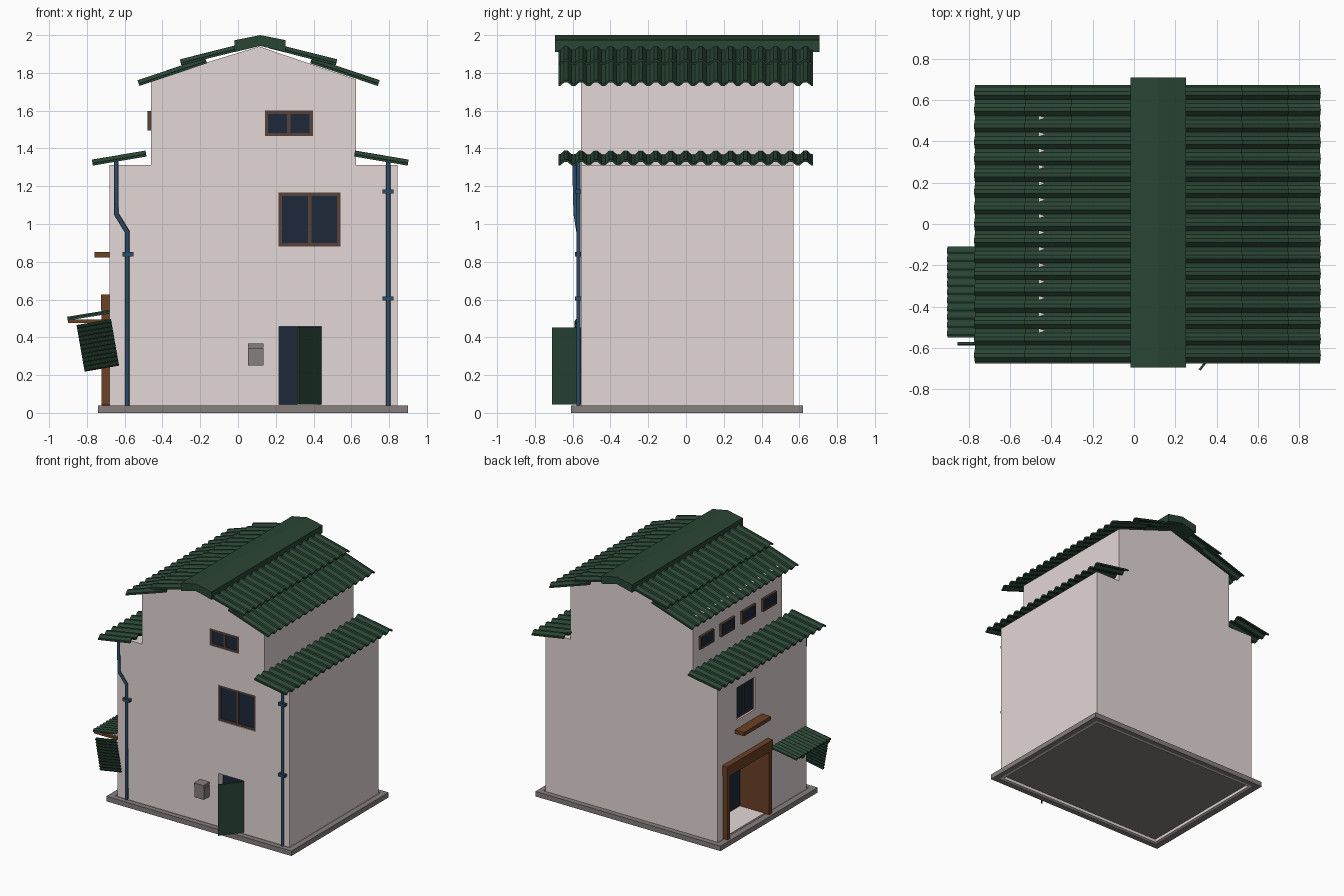
import bpy, bmesh, math
from mathutils import Vector

if "Cube" in bpy.data.objects:
    bpy.data.objects.remove(bpy.data.objects["Cube"])

def mat(name, r, g, b):
    m = bpy.data.materials.new(name)
    m.diffuse_color = (r, g, b, 1)
    m.use_nodes = True
    m.node_tree.nodes["Principled BSDF"].inputs["Base Color"].default_value = m.diffuse_color
    return m

PLASTER = mat("pale_plaster", .775, .68, .675)
STONE = mat("grey_stone", .24, .21, .205)
GREEN = mat("roof_green", .023, .060, .035)
GLASS = mat("dark_glass", .012, .022, .042)
FRAME = mat("window_brown", .095, .053, .040)
WOOD = mat("timber_brown", .150, .052, .019)
PIPE = mat("pipe_blue", .026, .073, .14)

def finish(name, bm, material):
    bmesh.ops.recalc_face_normals(bm, faces=bm.faces)
    me = bpy.data.meshes.new(name)
    bm.to_mesh(me)
    bm.free()
    me.materials.append(material)
    ob = bpy.data.objects.new(name, me)
    bpy.context.collection.objects.link(ob)
    return ob

def boxes(name, spans, material):
    """One object made of boxes given as (x0, x1, y0, y1, z0, z1)."""
    bm = bmesh.new()
    for x0, x1, y0, y1, z0, z1 in spans:
        for v in bmesh.ops.create_cube(bm, size=1)["verts"]:
            v.co = ((x0 + x1) / 2 + v.co.x * (x1 - x0),
                    (y0 + y1) / 2 + v.co.y * (y1 - y0),
                    (z0 + z1) / 2 + v.co.z * (z1 - z0))
    return finish(name, bm, material)

def prism(name, pts, axis, lo, hi, material):
    """Extrude an outline: xz outline along y, or xy outline along z."""
    bm = bmesh.new()
    put = (lambda a, b, t: (a, t, b)) if axis == "y" else (lambda a, b, t: (a, b, t))
    f = bm.faces.new([bm.verts.new(put(a, b, lo)) for a, b in pts])
    ext = bmesh.ops.extrude_face_region(bm, geom=[f])["geom"]
    step = Vector((0, hi - lo, 0) if axis == "y" else (0, 0, hi - lo))
    bmesh.ops.translate(bm, vec=step, verts=[g for g in ext if isinstance(g, bmesh.types.BMVert)])
    return finish(name, bm, material)

def sheet(name, origin, ridge, across, waves, amp, thick=.012, material=GREEN):
    """Closed corrugated sheet: ridges run along one edge, waves along the other."""
    o, u, v = Vector(origin), Vector(ridge), Vector(across)
    n = u.cross(v).normalized()
    if n.z < -.3 or n.y > .3:
        n = -n
    bm = bmesh.new()
    prev = None
    for i in range(waves * 8 + 1):
        wave = max(-1, min(1, 1.3 * math.cos(math.pi * i / 4)))
        p = o + v * (i / (waves * 8)) - n * amp * wave
        t = n * thick / 2
        ring = [bm.verts.new(q) for q in (p - t, p + t, p + u + t, p + u - t)]
        if prev:
            for k in range(4):
                j = (k + 1) % 4
                bm.faces.new((prev[k], prev[j], ring[j], ring[k]))
        else:
            bm.faces.new(ring)
        prev = ring
    bm.faces.new(prev)
    return finish(name, bm, material)

def window(name, side, a0, a1, z0, z1, face, bar=.018, mullion=True, depth=.02):
    """Framed window; side 'front' spans x, side 'left' spans y."""
    def span(p, q, lo, hi, d0, d1):
        if side == "front":
            return (p, q, face + d0, face + d1, lo, hi)
        return (face + d0, face + d1, p, q, lo, hi)
    bars = [span(a0, a0 + bar, z0, z1, 0, depth), span(a1 - bar, a1, z0, z1, 0, depth),
            span(a0 + bar, a1 - bar, z0, z0 + bar, 0, depth),
            span(a0 + bar, a1 - bar, z1 - bar, z1, 0, depth)]
    if mullion:
        m = (a0 + a1) / 2
        bars.append(span(m - bar / 2, m + bar / 2, z0 + bar, z1 - bar, 0, depth))
    boxes(name + "_frame", bars, FRAME)
    boxes(name + "_glass", [span(a0 + bar / 2, a1 - bar / 2, z0 + bar / 2, z1 - bar / 2,
                                 depth * .3, depth * .9)], GLASS)

# Base: stone ring with the wall footing and floor recessed into its underside
boxes("base_ring", [(-.74, -.69, -.61, .62, 0, .04), (.855, .90, -.61, .62, 0, .04),
                    (-.69, .855, -.61, -.568, 0, .04), (-.69, .855, .578, .62, 0, .04)], STONE)
boxes("wall_footing", [(-.69, -.665, -.568, .578, .002, .035), (.83, .855, -.568, .578, .002, .035),
                       (-.665, .83, -.568, -.543, .002, .035),
                       (-.665, .83, .553, .578, .002, .035)], PLASTER)
boxes("floor_slab", [(-.665, .83, -.543, .553, .025, .035)], STONE)

# Stepped, gabled walls
walls = prism("walls", [(-.68, .03), (.844, .03), (.844, 1.312), (.626, 1.312), (.626, 1.765),
                        (.112, 1.94), (-.46, 1.765), (-.46, 1.312), (-.68, 1.312)],
              "y", -.556, .57, PLASTER)

# Openings cut into the walls
cutter = boxes("opening_cutter", [
    (.215, .543, -.7, -.53, .882, 1.167),       # large front window
    (.142, .397, -.7, -.535, 1.465, 1.60),      # small front window
    (.216, .441, -.7, -.49, .045, .458),        # front door
    (-.8, -.645, .095, .325, .92, 1.18),        # side window
    (-.8, -.45, -.02, .48, .045, .55)], PLASTER)  # side entrance
cutter.hide_render = True
b = walls.modifiers.new("openings", "BOOLEAN")
b.operation, b.object, b.solver = "DIFFERENCE", cutter, "EXACT"
bpy.context.view_layer.objects.active = walls
bpy.ops.object.modifier_apply(modifier="openings")
bpy.data.objects.remove(cutter)

# Windows
window("large_front_window", "front", .215, .543, .882, 1.167, -.550)
window("small_front_window", "front", .142, .397, 1.465, 1.60, -.553)
window("side_window", "left", .095, .325, .92, 1.18, -.665, bar=.014)
for i in range(4):
    c = .41 - i * .265
    window(f"attic_window_{i + 1}", "left", c - .085, c + .085, 1.495, 1.597, -.478,
           bar=.014, mullion=False)
boxes("window_shelf", [(-.76, -.67, .01, .35, .822, .852)], WOOD)

# Front door: dark opening with leaf swung outwards
boxes("front_door_glass", [(.216, .441, -.498, -.488, .045, .458)], GLASS)
prism("front_door_leaf", [(.441, -.555), (.322, -.71), (.313, -.703), (.432, -.548)],
      "z", .045, .453, GREEN)

# Side entrance: timber frame, deep lining, dark back panel
boxes("entrance_frame", [(-.722, -.67, .475, .505, .04, .55),
                         (-.722, -.46, -.06, -.018, .042, .55),
                         (-.726, -.67, -.065, .512, .545, .628)], WOOD)
boxes("entrance_glass", [(-.465, -.452, -.02, .48, .045, .55)], GLASS)

# Meter box with lid
boxes("meter_box", [(.052, .135, -.624, -.55, .25, .343)], STONE)
boxes("meter_lid", [(.052, .135, -.632, -.55, .346, .368)], STONE)

# Main roof: two overlapping tile rows each side, plus lower skirt roofs
Y0, LEN, WAVES = -.675, 1.347, 17
C = .109
for side, s in (("left", -1), ("right", 1)):
    sheet(f"upper_tiles_{side}", (C + s * .06, Y0, 1.945), (s * .353, 0, -.089),
          (0, LEN, 0), WAVES, .010)
    sheet(f"eave_tiles_{side}", (C + s * .278, Y0, 1.866), (s * .358, 0, -.120),
          (0, LEN, 0), WAVES, .010)
    sheet(f"skirt_tiles_{side}", (.065 + s * .552, Y0, 1.373), (s * .284, 0, -.048),
          (0, LEN, 0), WAVES, .010)

# Ridge cap
prism("ridge_cap", [(-.018, 1.91), (-.018, 1.973), (.117, 2.0), (.252, 1.973), (.252, 1.91),
                    (.117, 1.943)], "y", -.694, .708, GREEN)

# Small side canopy with brackets, and the tilted shutter at the corner
sheet("canopy_tiles", (-.67, -.548, .537), (-.233, 0, -.038), (0, .438, 0), 11, .004)
boxes("canopy_brackets", [(-.90, -.67, y, y + .03, .475, .495) for y in (-.54, -.22)], WOOD)
sheet("tilted_shutter", (-.673, -.58, .497), (-.182, 0, -.032), (.043, 0, -.247), 11, .003)

# Drainpipes with clamps
def pipe(name, pts):
    cu = bpy.data.curves.new(name, "CURVE")
    cu.dimensions = "3D"
    cu.bevel_depth, cu.bevel_resolution, cu.use_fill_caps = .0125, 1, True
    sp = cu.splines.new("POLY")
    sp.points.add(len(pts) - 1)
    for p, q in zip(sp.points, pts):
        p.co = (*q, 1)
    cu.materials.append(PIPE)
    ob = bpy.data.objects.new(name, cu)
    bpy.context.collection.objects.link(ob)
    bpy.ops.object.select_all(action="DESELECT")
    ob.select_set(True)
    bpy.context.view_layer.objects.active = ob
    bpy.ops.object.convert(target="MESH")

pipe("left_drainpipe", [(-.645, -.592, 1.335), (-.645, -.585, 1.055), (-.587, -.57, .96), (-.587, -.57, .04)])
pipe("right_drainpipe", [(.795, -.57, 1.33), (.795, -.57, .04)])
boxes("pipe_clamps", [(x - .029, x + .029, -.588, -.55, z - .011, z + .011)
                      for x, z in ((-.583, .84), (.793, 1.172), (.793, .605))], PIPE)
